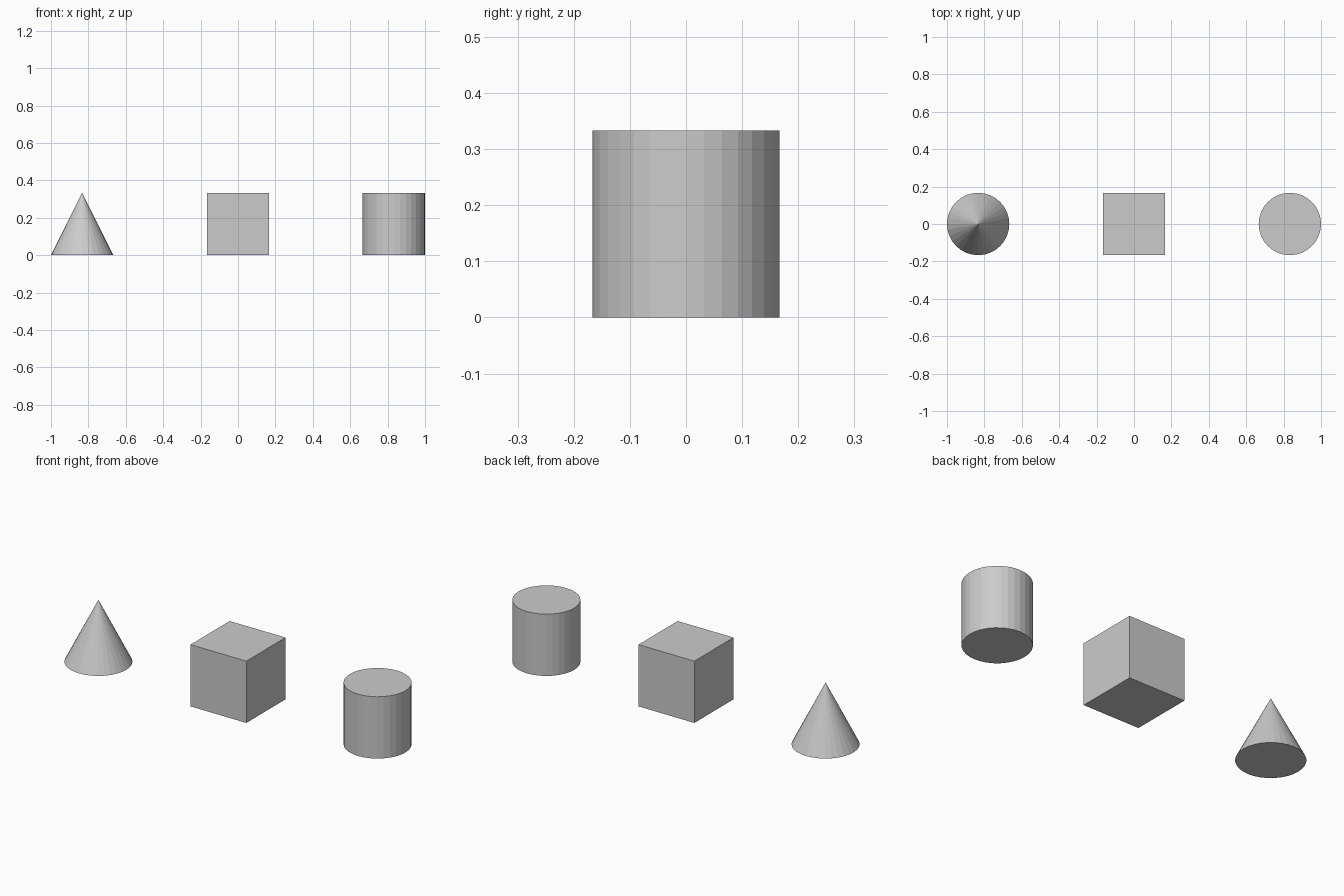
import bpy

if "Cube" in bpy.data.objects:
    bpy.data.objects.remove(bpy.data.objects["Cube"])

SIZE = 1 / 3        # width and height of every solid
R = SIZE / 2
SPACING = 5 / 6     # distance between neighbouring centres

# Cone on the left
bpy.ops.mesh.primitive_cone_add(vertices=32, radius1=R, radius2=0, depth=SIZE,
                                location=(-SPACING, 0, R))
bpy.context.object.name = "cone"

# Cube in the middle
bpy.ops.mesh.primitive_cube_add(size=SIZE, location=(0, 0, R))
bpy.context.object.name = "cube"

# Cylinder on the right
bpy.ops.mesh.primitive_cylinder_add(vertices=32, radius=R, depth=SIZE,
                                    location=(SPACING, 0, R))
bpy.context.object.name = "cylinder"
